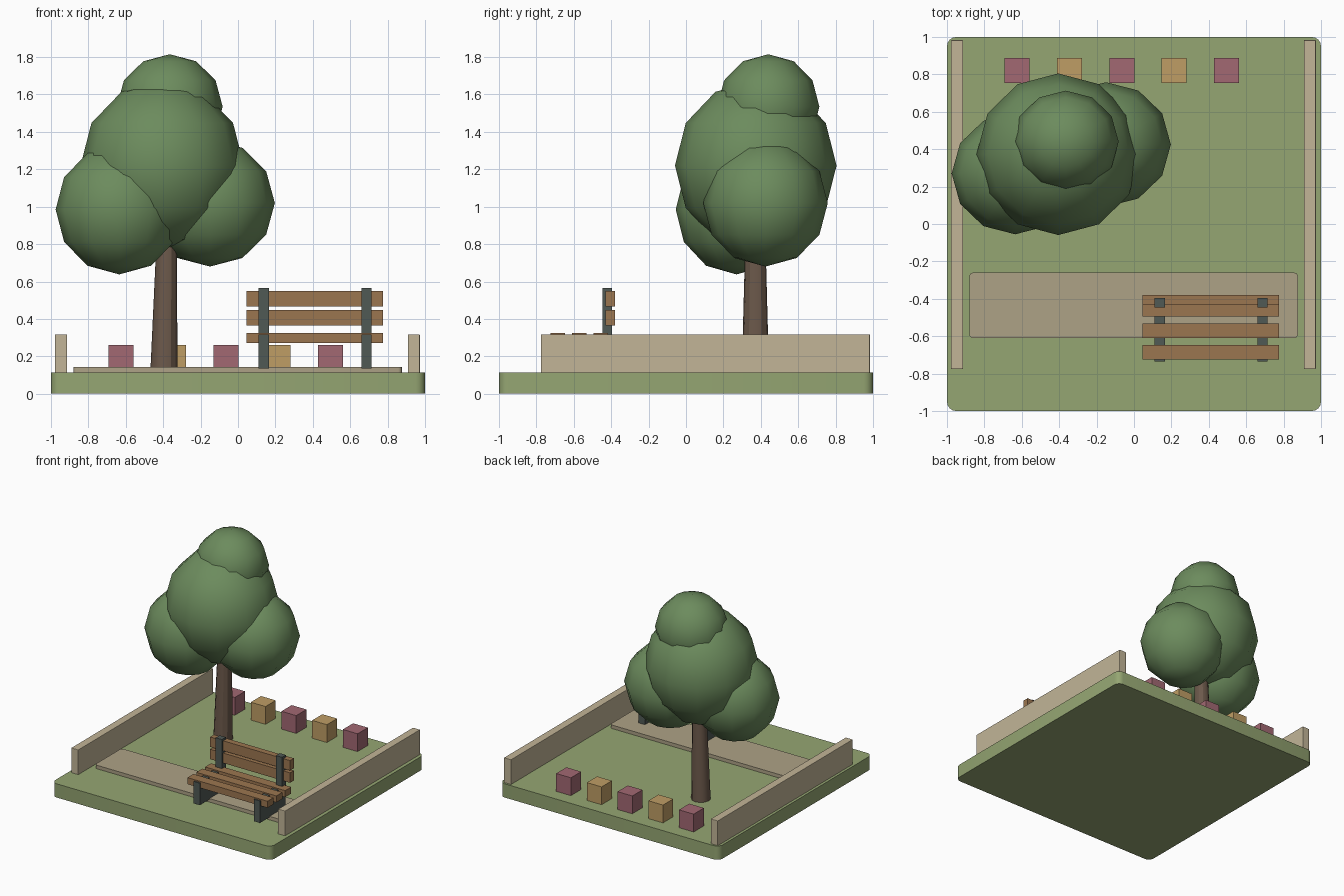
import bpy, bmesh
from mathutils import Matrix, Vector

if "Cube" in bpy.data.objects:
    bpy.data.objects.remove(bpy.data.objects["Cube"])


def material(name, r, g, b):
    m = bpy.data.materials.new(name)
    m.diffuse_color = (r, g, b, 1)
    m.use_nodes = True
    m.node_tree.nodes["Principled BSDF"].inputs["Base Color"].default_value = m.diffuse_color
    return m


GRASS = material("grass", 0.30, 0.38, 0.17)
STONE = material("wall_stone", 0.54, 0.46, 0.31)
PAVING = material("paving", 0.42, 0.36, 0.24)
WOOD = material("wood", 0.33, 0.18, 0.08)
IRON = material("iron", 0.08, 0.10, 0.09)
BARK = material("bark", 0.15, 0.10, 0.07)
LEAF = material("leaf", 0.15, 0.26, 0.11)
PINK = material("pink_flower", 0.36, 0.14, 0.17)
GOLD = material("gold_flower", 0.52, 0.34, 0.13)


def finish(name, bm, mat, smooth=False):
    bmesh.ops.recalc_face_normals(bm, faces=bm.faces)
    me = bpy.data.meshes.new(name)
    bm.to_mesh(me)
    bm.free()
    for p in me.polygons:
        p.use_smooth = smooth
    me.materials.append(mat)
    ob = bpy.data.objects.new(name, me)
    bpy.context.collection.objects.link(ob)
    return ob


def box(name, x, y, z, mat, bevel=0, corners=0):
    bm = bmesh.new()
    size = [b - a for a, b in (x, y, z)]
    mid = Vector([(a + b) / 2 for a, b in (x, y, z)])
    bmesh.ops.create_cube(bm, size=1,
                          matrix=Matrix.Translation(mid) @ Matrix.Diagonal((*size, 1)))
    if corners:  # round the upright corners only
        upright = [e for e in bm.edges
                   if abs(e.verts[0].co.z - e.verts[1].co.z) > 1e-4]
        bmesh.ops.bevel(bm, geom=upright, offset=corners, segments=4,
                        profile=0.5, affect='EDGES')
    ob = finish(name, bm, mat)
    if bevel:
        mod = ob.modifiers.new("soft_edges", 'BEVEL')
        mod.width, mod.segments = bevel, 2
    return ob


# Ground and path
box("lawn", (-1, 1), (-1, 1), (0, 0.113), GRASS, corners=0.05)
box("path", (-0.88, 0.876), (-0.61, -0.26), (0.10, 0.142), PAVING, corners=0.02)

# Side walls
for side, x in (("left", (-0.978, -0.914)), ("right", (0.908, 0.972))):
    box(side + "_wall", x, (-0.775, 0.983), (0.10, 0.317), STONE, bevel=0.003)

# Flower blocks along the back edge
for i in range(5):
    x = -0.625 + 0.28 * i
    box(f"flower_block_{i + 1}", (x - 0.067, x + 0.067), (0.755, 0.888),
        (0.11, 0.26), GOLD if i % 2 else PINK)

# Bench slats
SLAT_X = (0.046, 0.776)
for i, y in enumerate((-0.685, -0.57, -0.455)):
    box(f"seat_slat_{i + 1}", SLAT_X, (y - 0.039, y + 0.039), (0.272, 0.326), WOOD)
for i, z in enumerate((0.407, 0.508)):
    box(f"back_slat_{i + 1}", SLAT_X, (-0.43, -0.38), (z - 0.041, z + 0.041), WOOD)

# Bench side frames
for side, x in (("left", 0.138), ("right", 0.687)):
    span = (x - 0.028, x + 0.028)
    box(side + "_bench_leg", span, (-0.735, -0.405), (0.135, 0.316), IRON)
    box(side + "_back_post", span, (-0.447, -0.396), (0.30, 0.566), IRON)

# Tree trunk: slightly leaning tapered cylinder
bm = bmesh.new()
bmesh.ops.create_cone(bm, cap_ends=True, segments=12, radius1=0.073, radius2=0.053,
                      depth=0.75, matrix=Matrix.Translation((0, 0, 0.375)))
lean = Matrix.Identity(4)
lean[0][2] = 0.02
bm.transform(Matrix.Translation((-0.396, 0.371, 0.11)) @ lean)
trunk = finish("trunk", bm, BARK, smooth=True)

# Foliage: low-poly smooth-shaded balls
FOLIAGE = {
    "main_foliage": ((-0.405, 0.373, 1.22), (0.437, 0.432, 0.455)),
    "left_foliage": ((-0.635, 0.27, 0.985), (0.340, 0.325, 0.347)),
    "right_foliage": ((-0.15, 0.425, 1.02), (0.347, 0.333, 0.340)),
    "top_foliage": ((-0.365, 0.44, 1.535), (0.283, 0.273, 0.280)),
}
for name, (pos, radii) in FOLIAGE.items():
    bm = bmesh.new()
    bmesh.ops.create_uvsphere(bm, u_segments=12, v_segments=6, radius=1,
                              matrix=Matrix.Translation(pos) @ Matrix.Diagonal((*radii, 1)))
    finish(name, bm, LEAF, smooth=True)

# Keep the trunk rim and lawn edges sharp
bpy.ops.object.select_all(action='DESELECT')
for name in ("trunk", "lawn", "path"):
    ob = bpy.data.objects[name]
    ob.select_set(True)
    bpy.context.view_layer.objects.active = ob
bpy.ops.object.shade_smooth_by_angle()
